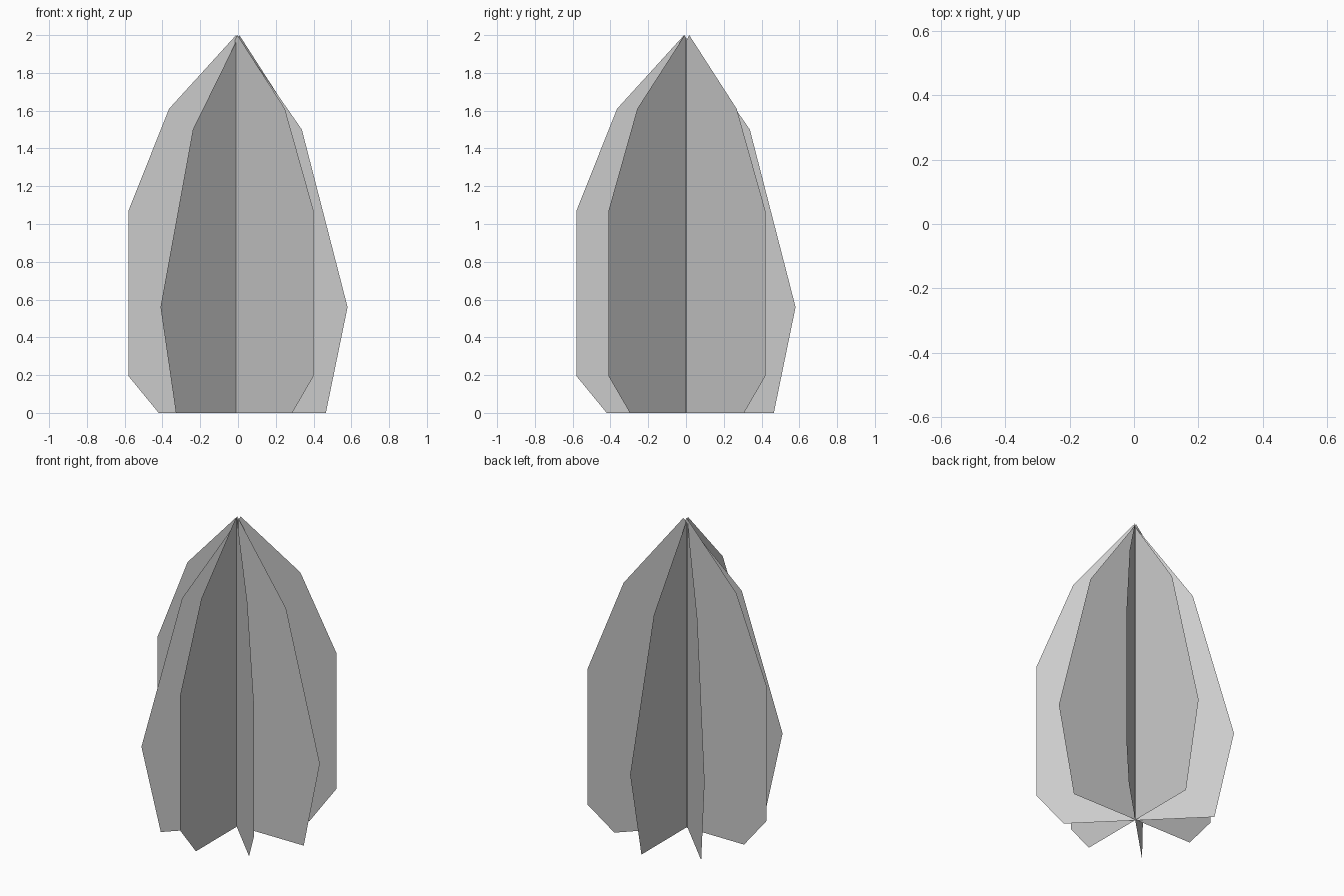
import bpy
from math import radians, cos, sin

if "Cube" in bpy.data.objects:
    bpy.data.objects.remove(bpy.data.objects["Cube"])

# Flat tree silhouette: u runs across the card, v runs up
OUTLINE = [(-0.42, 0), (0.465, 0), (0.58, 0.56), (0.338, 1.5),
           (-0.01, 2), (-0.365, 1.61), (-0.58, 1.07), (-0.58, 0.195)]


def foliage_card(name, angle, offset):
    """One upright flat card turned about the trunk axis."""
    c, s = cos(radians(angle)), sin(radians(angle))
    verts = [(u * c + offset[0], u * s + offset[1], v) for u, v in OUTLINE]
    mesh = bpy.data.meshes.new(name)
    mesh.from_pydata(verts, [], [tuple(range(len(verts)))])
    mesh.update()
    bpy.context.collection.objects.link(bpy.data.objects.new(name, mesh))


# Four crossed cards, each slightly off the common axis
foliage_card("foliage_card_side_to_side", 0, (0, 0.007))
foliage_card("foliage_card_front_to_back", 90, (-0.007, 0))
foliage_card("foliage_card_diagonal_left", 135, (-0.01, 0))
foliage_card("foliage_card_diagonal_right", 225, (0, 0.01))
